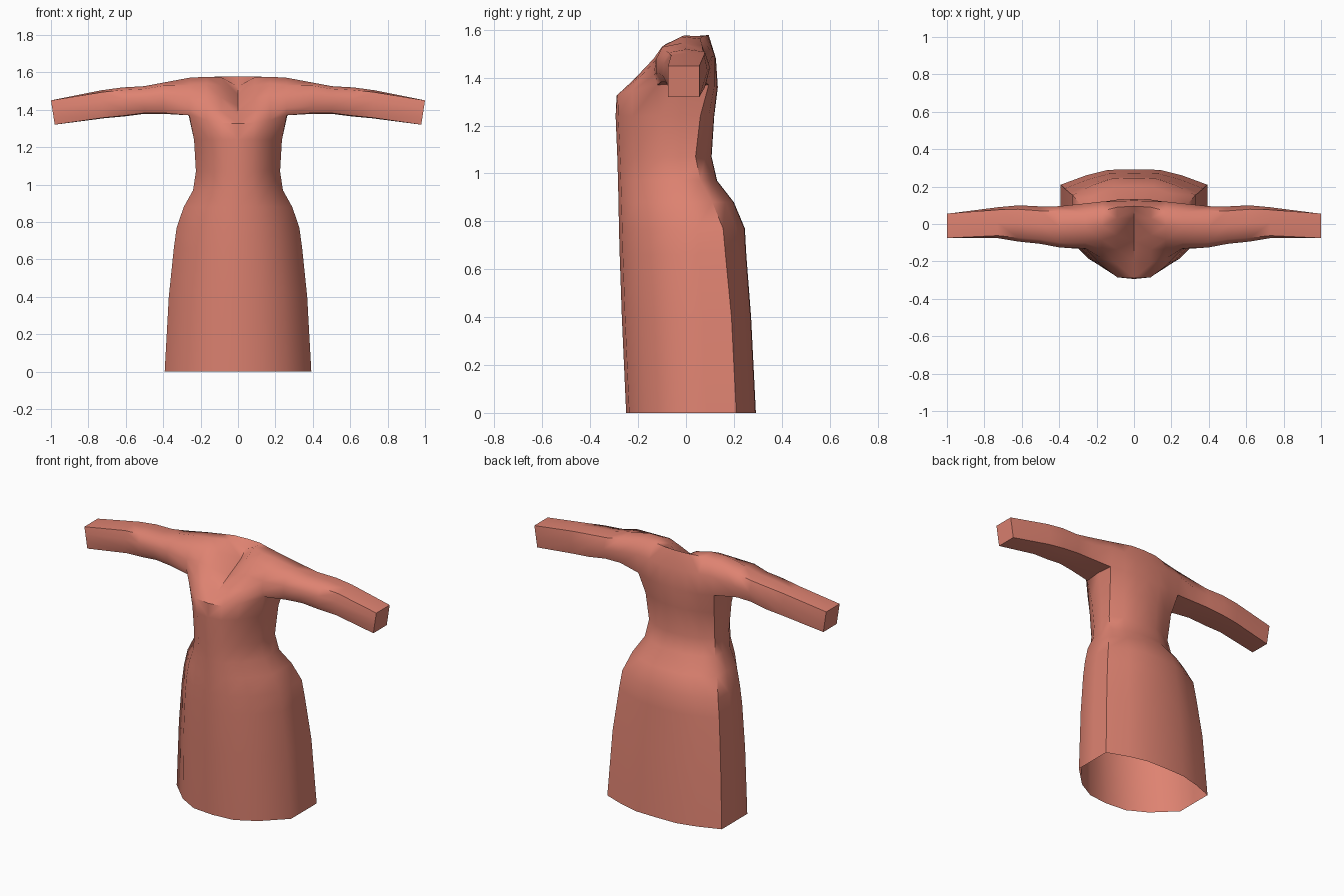
import bpy, bmesh, math

if "Cube" in bpy.data.objects:
    bpy.data.objects.remove(bpy.data.objects["Cube"])

mat = bpy.data.materials.new("salmon cloth")
mat.diffuse_color = (0.73, 0.225, 0.165, 1)
mat.use_nodes = True
mat.node_tree.nodes["Principled BSDF"].inputs["Base Color"].default_value = mat.diffuse_color

bm = bmesh.new()


def verts(points):
    return [bm.verts.new(p) for p in points]


# Skirt and bodice rings: z, half width, front y, back y, side front y, side back y
RINGS = [
    (0.00, .392, -.250, .292, -.04, .21),
    (0.40, .370, -.268, .272, -.05, .19),
    (0.66, .343, -.277, .252, -.06, .165),
    (0.77, .328, -.280, .246, -.06, .155),
    (0.88, .290, -.282, .200, -.08, .11),
    (0.97, .240, -.284, .130, -.09, .06),
    (1.07, .225, -.287, .107, -.10, .04),
    (1.24, .235, -.294, .118, -.11, .06),
]


def body_ring(z, w, f, b, sf, sb):
    """Right half of a ring, from centre front round to centre back."""
    front = [(x * w, f + t * (sf - f), z) for x, t in ((0, 0), (.35, .06), (.66, .38), (1, 1))]
    back = [(x * w, b + t * (sb - b), z) for x, t in ((1, 1), (.66, .4), (.35, .03), (0, 0))]
    return verts(front + [(w, (sf + sb) / 2, z)] + back)


# Yoke stations: x, then (y, z) arc from the bust over the shoulder to the back
YOKE = [
    (0.00, [(-.290, 1.325), (-.20, 1.365), (-.09, 1.42), (.03, 1.48),
            (.075, 1.525), (.095, 1.578), (.125, 1.48), (.133, 1.36)]),
    (0.09, [(-.285, 1.330), (-.215, 1.395), (-.135, 1.465), (-.06, 1.53),
            (.03, 1.573), (.09, 1.578), (.122, 1.48), (.130, 1.36)]),
    (0.17, [(-.225, 1.345), (-.185, 1.41), (-.135, 1.48), (-.085, 1.54),
            (-.01, 1.576), (.07, 1.574), (.120, 1.49), (.118, 1.36)]),
    (0.26, [(-.120, 1.370), (-.135, 1.41), (-.13, 1.47), (-.10, 1.53),
            (-.02, 1.571), (.06, 1.563), (.110, 1.49), (.095, 1.37)]),
]
yoke = [verts([(x, y, z) for y, z in arc]) for x, arc in YOKE]
armpit = bm.verts.new((.265, -.01, 1.375))

body = [body_ring(*r) for r in RINGS]
body.append([s[0] for s in yoke] + [armpit] + [s[-1] for s in reversed(yoke)])
for lo, hi in zip(body, body[1:]):
    for j in range(len(lo) - 1):
        bm.faces.new((lo[j], lo[j + 1], hi[j + 1], hi[j]))

# Shoulders and the sunken V neckline
for a, b in zip(yoke, yoke[1:]):
    for k in range(len(a) - 1):
        bm.faces.new((a[k], b[k], b[k + 1], a[k + 1]))

# Sleeve: rounded section blending to a square cuff
ROUND = [(.1, .03), (0, .25), (0, .6), (.12, .9), (.5, 1), (.88, .92), (1, .5), (.9, .05), (.5, 0)]
SQUARE = [(0, 0), (0, .33), (0, .67), (0, 1), (.5, 1), (1, 1), (1, .5), (1, 0), (.5, 0)]
SLEEVE = [  # x top, x bottom, z low, z high, y front, y back, squareness
    (.40, .40, 1.378, 1.545, -.125, .095, 0),
    (.50, .50, 1.378, 1.526, -.106, .094, 0),
    (.62, .61, 1.364, 1.519, -.094, .100, .1),
    (.73, .72, 1.354, 1.504, -.076, .090, .3),
    (1.0, .98, 1.320, 1.450, -.075, .056, 1),
]
prev = yoke[-1] + [armpit]
for xt, xb, z0, z1, y0, y1, q in SLEEVE:
    pts = []
    for (u, v), (su, sv) in zip(ROUND, SQUARE):
        u, v = u + q * (su - u), v + q * (sv - v)
        pts.append((xb + v * (xt - xb), y0 + u * (y1 - y0), z0 + v * (z1 - z0)))
    ring = verts(pts)
    n = len(ring)
    for k in range(n):
        m = (k + 1) % n
        bm.faces.new((prev[k], ring[k], ring[m], prev[m]))
    prev = ring
bm.faces.new(list(reversed(prev)))  # cuff end

mesh = bpy.data.meshes.new("dress")
bm.to_mesh(mesh)
bm.free()
mesh.materials.append(mat)
dress = bpy.data.objects.new("dress", mesh)
bpy.context.collection.objects.link(dress)

# Mirror to the left half, then smooth while keeping cuff edges sharp
mirror = dress.modifiers.new("mirror", 'MIRROR')
mirror.use_clip = True
bpy.context.view_layer.objects.active = dress
dress.select_set(True)
bpy.ops.object.modifier_apply(modifier=mirror.name)
bpy.ops.object.shade_smooth_by_angle(angle=math.radians(55))
